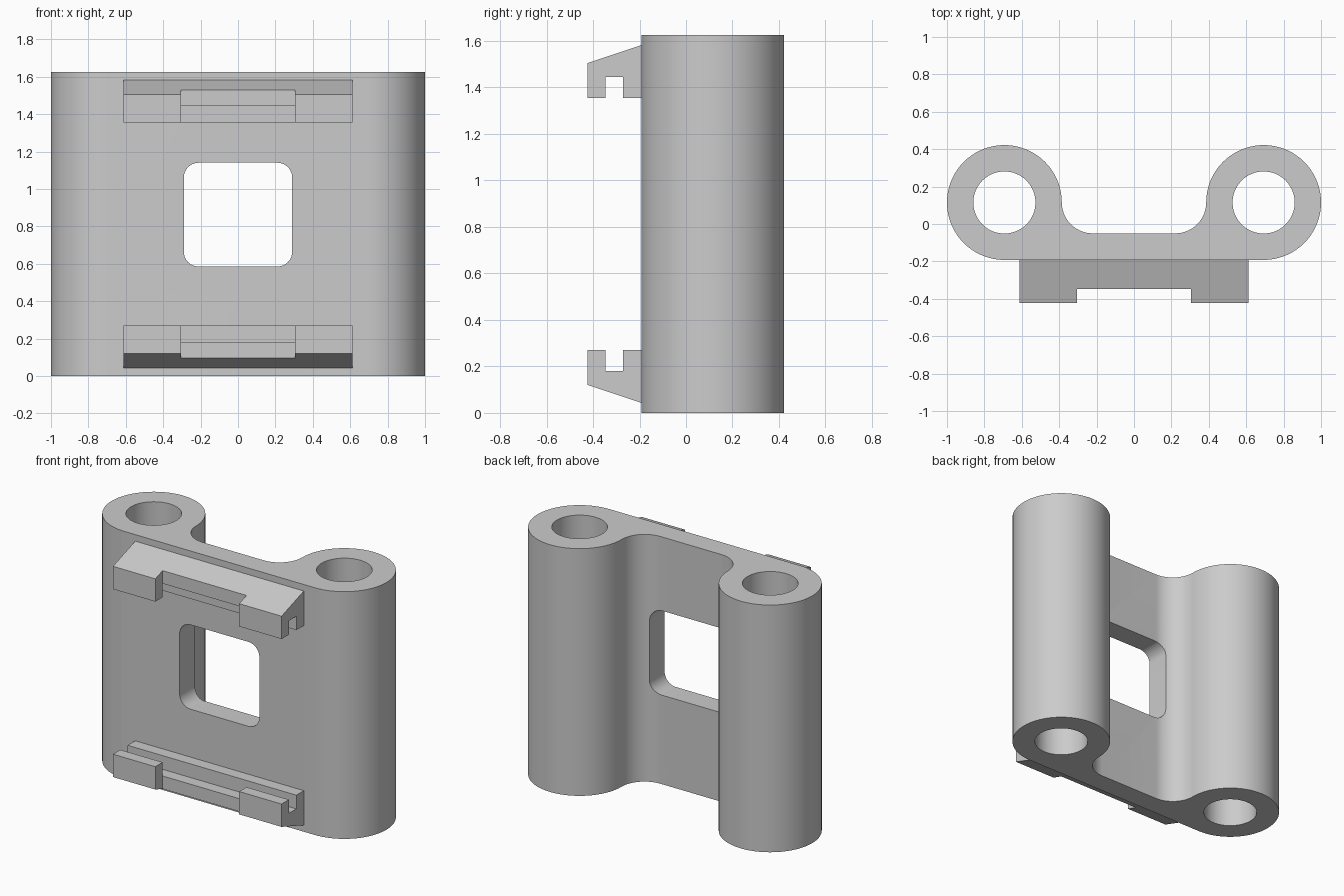
import bpy
import bmesh
from math import sin, cos, radians

HEIGHT = 1.625
TUBE_X, TUBE_Y, TUBE_R, BORE_R = 0.693, 0.115, 0.307, 0.166
FILLET_R = 0.165
FRONT_Y = TUBE_Y - TUBE_R

if "Cube" in bpy.data.objects:
    bpy.data.objects.remove(bpy.data.objects["Cube"], do_unlink=True)

grey = bpy.data.materials.new("light_grey")
grey.use_nodes = True
grey.diffuse_color = (0.6, 0.6, 0.6, 1)
grey.node_tree.nodes["Principled BSDF"].inputs["Base Color"].default_value = (0.6, 0.6, 0.6, 1)


def arc(cx, cy, r, start, end, steps):
    angles = [radians(start + (end - start) * i / steps) for i in range(steps + 1)]
    return [(cx + r * cos(a), cy + r * sin(a)) for a in angles]


def add_object(name, bm):
    bmesh.ops.recalc_face_normals(bm, faces=bm.faces)
    mesh = bpy.data.meshes.new(name)
    bm.to_mesh(mesh)
    bm.free()
    mesh.materials.append(grey)
    obj = bpy.data.objects.new(name, mesh)
    bpy.context.collection.objects.link(obj)
    return obj


def prism(name, points, offset):
    """Extrude a closed loop of 3D points along an offset."""
    bm = bmesh.new()
    face = bm.faces.new([bm.verts.new(p) for p in points])
    ext = bmesh.ops.extrude_face_region(bm, geom=[face])["geom"]
    verts = [g for g in ext if isinstance(g, bmesh.types.BMVert)]
    bmesh.ops.translate(bm, verts=verts, vec=offset)
    return add_object(name, bm)


def cut(target, cutter):
    cutter.hide_render = True
    mod = target.modifiers.new("cut", 'BOOLEAN')
    mod.operation = 'DIFFERENCE'
    mod.solver = 'EXACT'
    mod.object = cutter
    bpy.context.view_layer.objects.active = target
    bpy.ops.object.modifier_apply(modifier=mod.name)
    bpy.data.objects.remove(cutter, do_unlink=True)


# Body: two tubes joined by a filleted web, extruded upward
half = arc(TUBE_X, TUBE_Y, TUBE_R, -90, 180, 54)
half += arc(TUBE_X - TUBE_R - FILLET_R, TUBE_Y, FILLET_R, 0, -90, 18)[1:]
outline = half + [(-x, y) for x, y in reversed(half)]
body = prism("bracket_body", [(x, y, 0) for x, y in outline], (0, 0, HEIGHT))

# Bores through both tubes
for side in (-1, 1):
    ring = arc(side * TUBE_X, TUBE_Y, BORE_R, 0, 360, 64)[:-1]
    cut(body, prism("bore_cutter", [(x, y, -0.1) for x, y in ring], (0, 0, HEIGHT + 0.2)))

# Rounded window through the web
W, Z0, Z1, R = 0.29, 0.585, 1.14, 0.08
corners = [(W - R, Z1 - R), (R - W, Z1 - R), (R - W, Z0 + R), (W - R, Z0 + R)]
window = []
for i, (x, z) in enumerate(corners):
    window += arc(x, z, R, 90 * i, 90 * i + 90, 10)
cut(body, prism("window_cutter", [(x, -0.3, z) for x, z in window], (0, 0.35, 0)))

bpy.ops.object.select_all(action='DESELECT')
body.select_set(True)
bpy.context.view_layer.objects.active = body
bpy.ops.object.shade_smooth_by_angle(angle=radians(30))

# Clips: a full-width arm with a hooked lip at each end, as (y, z) profiles
ARM = [(FRONT_Y, 1.582), (-0.347, 1.53), (-0.347, 1.445), (-0.27, 1.445),
       (-0.27, 1.355), (FRONT_Y, 1.355)]
LIP = [(-0.347, 1.53), (-0.423, 1.505), (-0.423, 1.355), (-0.347, 1.355), (-0.347, 1.445)]
STATIONS = [-0.613, -0.305, 0.305, 0.613]


def make_clip(name, flip):
    bm = bmesh.new()
    cache = {}

    def vert(x, p):
        key = (x, p)
        if key not in cache:
            cache[key] = bm.verts.new((x, p[0], HEIGHT - p[1] if flip else p[1]))
        return cache[key]

    def toggle(verts):
        # a wall shared by two neighbouring cells is interior, so drop it
        old = bm.faces.get(verts)
        if old:
            bm.faces.remove(old)
        else:
            bm.faces.new(verts)

    for i, (x0, x1) in enumerate(zip(STATIONS, STATIONS[1:])):
        for profile in ([ARM] if i == 1 else [ARM, LIP]):
            toggle([vert(x0, p) for p in profile])
            toggle([vert(x1, p) for p in profile])
            for a, b in zip(profile, profile[1:] + profile[:1]):
                toggle([vert(x0, a), vert(x1, a), vert(x1, b), vert(x0, b)])
    loose = [e for e in bm.edges if not e.link_faces]
    bmesh.ops.delete(bm, geom=loose, context='EDGES')
    bmesh.ops.recalc_face_normals(bm, faces=bm.faces)
    bmesh.ops.dissolve_limit(bm, angle_limit=radians(0.5), verts=bm.verts, edges=bm.edges)
    return add_object(name, bm)


make_clip("upper_clip", False)
make_clip("lower_clip", True)
